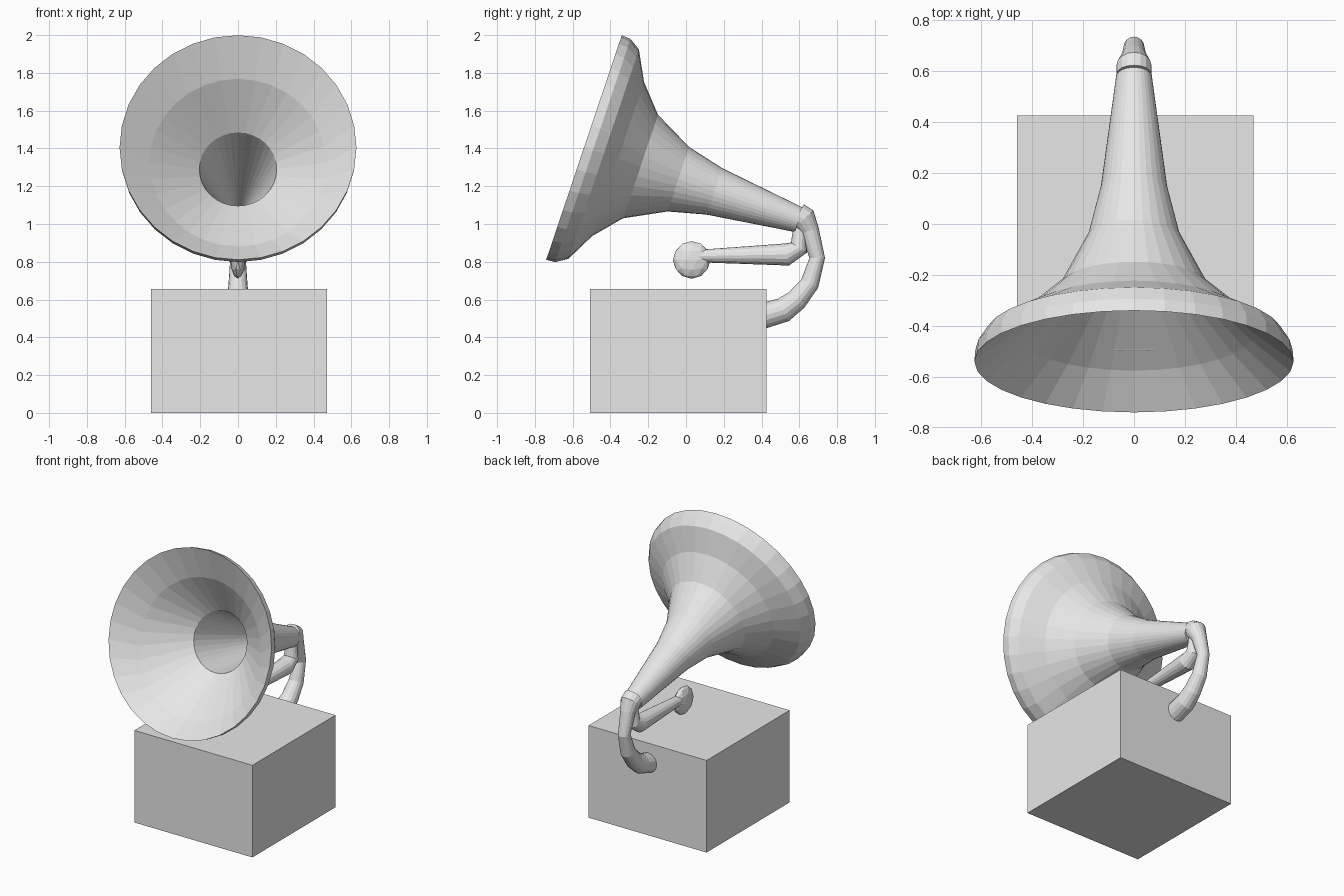
import bpy, bmesh, math
from mathutils import Vector, Matrix

if "Cube" in bpy.data.objects:
    bpy.data.objects.remove(bpy.data.objects["Cube"], do_unlink=True)

GREY = (0.8, 0.8, 0.8, 1.0)
mat = bpy.data.materials.new("plain_grey")
mat.use_nodes = True
mat.diffuse_color = GREY
mat.node_tree.nodes["Principled BSDF"].inputs["Base Color"].default_value = GREY


def finish(name, bm):
    bmesh.ops.recalc_face_normals(bm, faces=bm.faces)
    mesh = bpy.data.meshes.new(name)
    bm.to_mesh(mesh)
    bm.free()
    mesh.materials.append(mat)
    obj = bpy.data.objects.new(name, mesh)
    bpy.context.collection.objects.link(obj)
    return obj


def loft(name, rings, sides):
    """Skin circular rings (centre, tangent, radius) lying along the YZ plane."""
    bm = bmesh.new()
    side = Vector((1, 0, 0))
    loops = []
    for centre, tangent, r in rings:
        up = side.cross(tangent).normalized()
        angles = [2 * math.pi * i / sides for i in range(sides)]
        loops.append([bm.verts.new(centre + r * (math.cos(a) * side + math.sin(a) * up))
                      for a in angles])
    for a, b in zip(loops, loops[1:]):
        for i in range(sides):
            j = (i + 1) % sides
            bm.faces.new((a[i], a[j], b[j], b[i]))
    bm.faces.new(loops[0])
    bm.faces.new(loops[-1])
    return finish(name, bm)


def tube(name, path, sides=16):
    """Bent tube through (y, z, radius) points."""
    pts = [Vector((0, y, z)) for y, z, r in path]
    rings = []
    for i, p in enumerate(pts):
        before = (p - pts[i - 1]).normalized() if i else Vector()
        after = (pts[i + 1] - p).normalized() if i + 1 < len(pts) else Vector()
        rings.append((p, (before + after).normalized(), path[i][2]))
    return loft(name, rings, sides)


# Square base cabinet
bm = bmesh.new()
bmesh.ops.create_cube(bm, size=1, matrix=Matrix.Translation((0.005, -0.042, 0.328))
                      @ Matrix.Diagonal((0.93, 0.935, 0.656, 1)))
finish("cabinet", bm)

# Flared horn: (distance behind the rim, radius, sideways shift of the ring)
rim = Vector((0, -0.54, 1.405))
axis = Vector((0, 0.948, -0.319)).normalized()
up = Vector((1, 0, 0)).cross(axis)
outer = [(1.2, 0.068, 0), (0.727, 0.13, 0), (0.527, 0.18, 0), (0.316, 0.289, 0),
         (0.19, 0.431, 0), (0.11, 0.585, 0), (0.05, 0.623, 0), (0, 0.627, 0)]
inner = [(0.133, 0.468, -0.04), (0.36, 0.205, 0), (1.1, 0.03, 0)]
if up.z < 0:
    up = -up
loft("horn", [(rim + axis * t + up * s, axis, r) for t, r, s in outer + inner], 32)

# Curved neck from the horn down into the back of the cabinet
tube("horn_neck", [(0.59, 1.045, 0.068), (0.625, 1.025, 0.068), (0.655, 0.965, 0.05),
                   (0.695, 0.82, 0.041), (0.655, 0.685, 0.05), (0.585, 0.597, 0.058),
                   (0.515, 0.545, 0.066), (0.38, 0.505, 0.068)])

# Tone arm
tube("tone_arm", [(0.05, 0.83, 0.032), (0.53, 0.838, 0.06), (0.598, 0.875, 0.05),
                  (0.605, 1.01, 0.032)])

# Flattened round head at the end of the arm
bm = bmesh.new()
bmesh.ops.create_icosphere(bm, subdivisions=2, radius=0.1,
                           matrix=Matrix.Translation((0, 0.03, 0.81))
                           @ Matrix.Diagonal((0.4, 1, 1, 1)))
finish("arm_head", bm)
